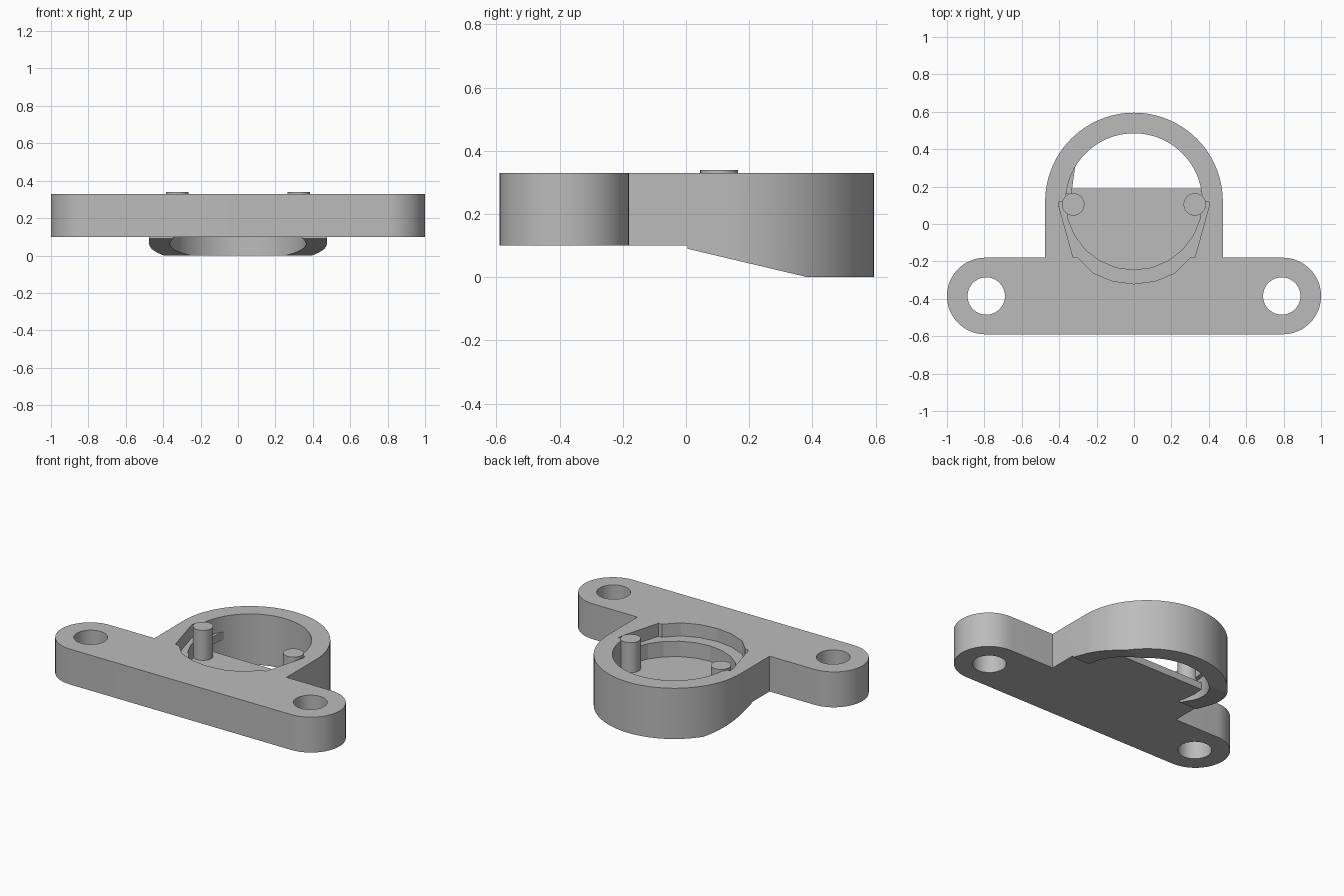
import bpy
import bmesh
from math import cos, sin, radians, sqrt

cube = bpy.data.objects.get("Cube")
if cube:
    bpy.data.objects.remove(cube, do_unlink=True)

grey = bpy.data.materials.new("plain grey")
grey.use_nodes = True
colour = (0.5, 0.5, 0.5, 1)
grey.diffuse_color = colour
grey.node_tree.nodes["Principled BSDF"].inputs["Base Color"].default_value = colour


def arc(cx, cy, r, start, end, steps):
    """Points along an arc, angles in degrees."""
    angles = [radians(start + (end - start) * i / steps) for i in range(steps + 1)]
    return [(cx + r * cos(a), cy + r * sin(a)) for a in angles]


def prism(name, outline, low, high, axis="Z"):
    """Extrude a closed outline along z, or a (y, z) outline along x."""
    place = (lambda u, v, w: (u, v, w)) if axis == "Z" else (lambda u, v, w: (w, u, v))
    bm = bmesh.new()
    face = bm.faces.new([bm.verts.new(place(u, v, low)) for u, v in outline])
    new = bmesh.ops.extrude_face_region(bm, geom=[face])["geom"]
    shift = place(0, 0, high - low)
    bmesh.ops.translate(bm, vec=shift, verts=[g for g in new if isinstance(g, bmesh.types.BMVert)])
    bmesh.ops.recalc_face_normals(bm, faces=bm.faces)
    mesh = bpy.data.meshes.new(name)
    bm.to_mesh(mesh)
    bm.free()
    mesh.materials.append(grey)
    obj = bpy.data.objects.new(name, mesh)
    bpy.context.collection.objects.link(obj)
    return obj


def cut(target, cutter):
    """Subtract a cutter and remove it."""
    mod = target.modifiers.new("cut", "BOOLEAN")
    mod.operation = "DIFFERENCE"
    mod.solver = "EXACT"
    mod.object = cutter
    cutter.hide_render = True
    bpy.context.view_layer.objects.active = target
    bpy.ops.object.modifier_apply(modifier=mod.name)
    bpy.data.objects.remove(cutter, do_unlink=True)


TOP, BASE = 0.33, 0.10
RING_Y, RING_R, WELL_R = 0.12, 0.475, 0.365
EAR_X, EAR_Y, EAR_R = 0.795, -0.385, 0.205

# Mounting bar and round housing in one outline
outline = arc(EAR_X, EAR_Y, EAR_R, -90, 90, 24)
outline += [(RING_R, EAR_Y + EAR_R)]
outline += arc(0, RING_Y, RING_R, 0, 180, 48)
outline += [(-RING_R, EAR_Y + EAR_R)]
outline += arc(-EAR_X, EAR_Y, EAR_R, 90, 270, 24)
body = prism("mounting_body", outline, 0, TOP)

# Flat underside that slopes down under the ring
underside = [(-1, -0.2), (0.385, -0.2), (0.385, 0), (0.005, 0.09), (0.005, BASE), (-1, BASE)]
cut(body, prism("underside_cutter", underside, -1.5, 1.5, "X"))

# Screw holes
for side in (-1, 1):
    cut(body, prism("screw_hole_cutter", arc(side * 0.79, EAR_Y, 0.1, 0, 360, 40)[:-1], -1, 1))

# Shallow recess with tapered sides and a faceted front
recess = [(-0.38, 0.1), (-0.385, 0.12), (-0.4, 0.12), (-0.4, 0.09), (-0.325, -0.18)]
front = arc(0, RING_Y, 0.44, 225, 315, 6)[1:-1]
recess = recess + [(-0.3, -0.18)] + front + [(0.3, -0.18)] + [(-x, y) for x, y in reversed(recess)]
cut(body, prism("recess_cutter", recess, 0.245, 1))

# Deep well: smooth at the back, faceted at the front
well_front = arc(0, RING_Y, WELL_R, 180, 360, 12)
well = arc(0, RING_Y, WELL_R, 0, 180, 48)[1:-1] + well_front
cut(body, prism("well_cutter", well, -1, 1))

# Floor closing the front part of the well
edge_y = 0.19
edge_x = sqrt(WELL_R ** 2 - (edge_y - RING_Y) ** 2)
floor = prism("well_floor", [(-edge_x, edge_y)] + well_front + [(edge_x, edge_y)], BASE, 0.145)

# Two locating pins
pins = [prism(name, arc(side * 0.325, 0.105, 0.06, 0, 360, 32)[:-1], 0.11, 0.34)
        for name, side in (("left_pin", 1), ("right_pin", -1))]

# Small rib behind the right pin
rib = prism("pin_rib", [(-0.335, 0.16), (-0.315, 0.305), (-0.37, 0.2), (-0.37, 0.16)], 0.18, 0.23)

# Smooth curved walls, sharp edges kept
bpy.ops.object.select_all(action="DESELECT")
for obj in [body, floor, rib] + pins:
    obj.select_set(True)
bpy.context.view_layer.objects.active = body
bpy.ops.object.shade_smooth_by_angle(angle=radians(12))
